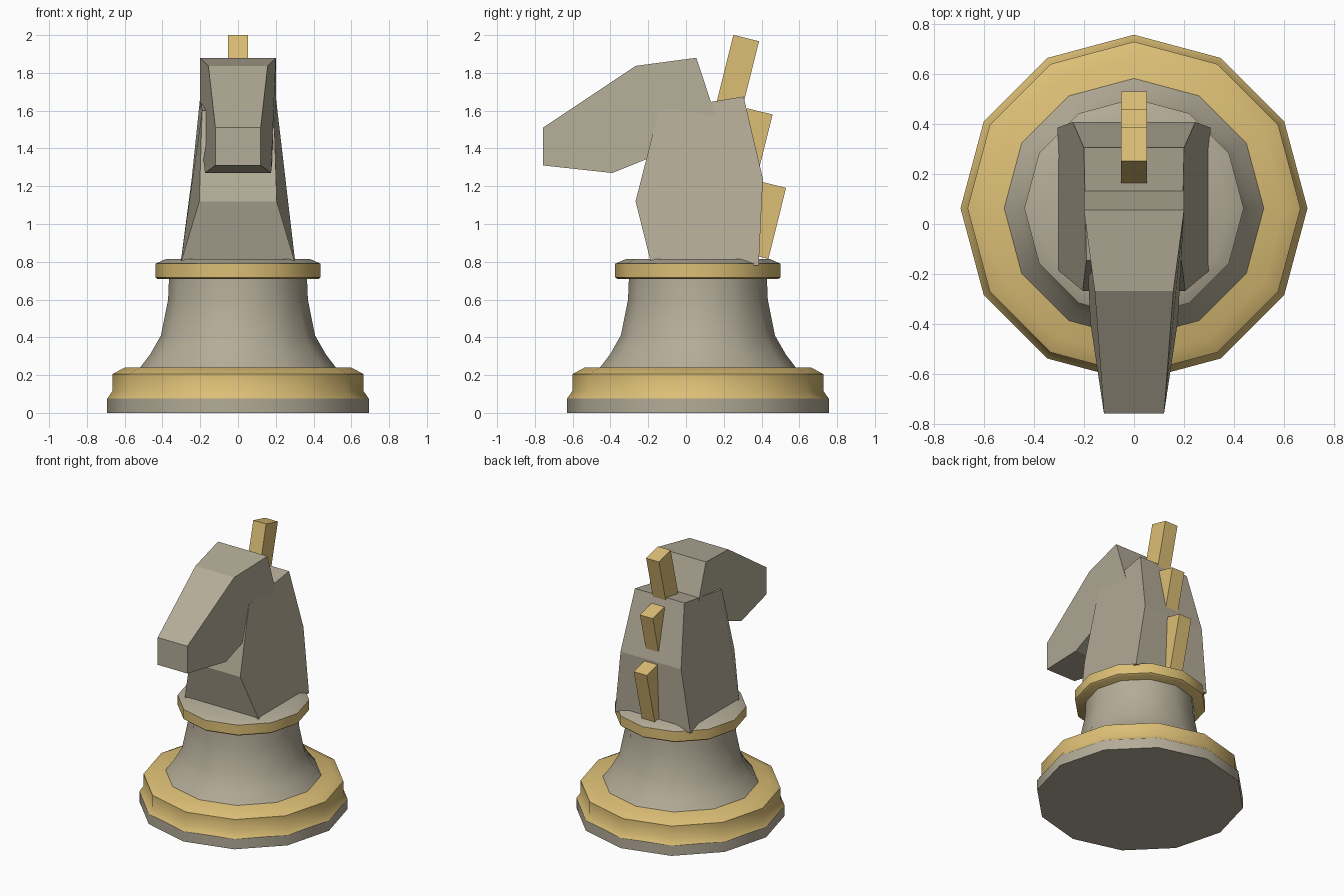
import bpy, bmesh, math

if "Cube" in bpy.data.objects:
    bpy.data.objects.remove(bpy.data.objects["Cube"])

def material(name, rgb):
    m = bpy.data.materials.new(name)
    m.diffuse_color = (*rgb, 1)
    m.use_nodes = True
    m.node_tree.nodes["Principled BSDF"].inputs["Base Color"].default_value = m.diffuse_color
    return m

STONE = material("warm_grey", (0.456, 0.413, 0.314))
GOLD = material("pale_gold", (0.72, 0.52, 0.18))
CY = 0.063  # turned base centre along y

def finish(name, bm, mat):
    bmesh.ops.recalc_face_normals(bm, faces=bm.faces)
    mesh = bpy.data.meshes.new(name)
    bm.to_mesh(mesh)
    bm.free()
    mesh.materials.append(mat)
    ob = bpy.data.objects.new(name, mesh)
    bpy.context.collection.objects.link(ob)
    return ob

def turned(name, profile, mat, sides=12):
    """Closed solid of revolution from (radius, z) pairs."""
    bm = bmesh.new()
    rings = [[bm.verts.new((r * math.cos(2 * math.pi * i / sides),
                            CY + r * math.sin(2 * math.pi * i / sides), z))
              for i in range(sides)] for r, z in profile]
    for a, b in zip(rings, rings[1:]):
        for i in range(sides):
            j = (i + 1) % sides
            bm.faces.new((a[i], a[j], b[j], b[i]))
    bm.faces.new(rings[0])
    bm.faces.new(rings[-1])
    ob = finish(name, bm, mat)
    bpy.ops.object.select_all(action='DESELECT')
    ob.select_set(True)
    bpy.context.view_layer.objects.active = ob
    bpy.ops.object.shade_smooth_by_angle(angle=math.radians(40))

def slab(name, outline, mat):
    """Mirrored solid from a side outline of (half width, y, z)."""
    bm = bmesh.new()
    right = [bm.verts.new(p) for p in outline]
    left = [bm.verts.new((-x, y, z)) for x, y, z in outline]
    bm.faces.new(right)
    bm.faces.new(left[::-1])
    n = len(outline)
    for i in range(n):
        j = (i + 1) % n
        bm.faces.new((right[i], left[i], left[j], right[j]))
    finish(name, bm, mat)

# turned base, bottom to top
turned("foot", [(0.693, 0), (0.693, 0.075)], STONE)
turned("foot_band", [(0.693, 0.075), (0.665, 0.115), (0.665, 0.205), (0.6, 0.24)], GOLD)
turned("stem", [(0.52, 0.238), (0.465, 0.31), (0.408, 0.41), (0.37, 0.6), (0.365, 0.72)], STONE)
turned("collar", [(0.425, 0.708), (0.438, 0.718), (0.438, 0.79)], GOLD)
turned("collar_top", [(0.437, 0.79), (0.38, 0.815)], STONE)

# neck and head
slab("neck", [(0.305, -0.183, 0.785), (0.205, -0.267, 1.12), (0.19, -0.145, 1.6),
              (0.2, 0.305, 1.675), (0.245, 0.407, 1.24), (0.305, 0.385, 0.78)], STONE)
slab("head", [(0.12, -0.757, 1.31), (0.12, -0.757, 1.51), (0.157, -0.267, 1.837),
              (0.2, 0.055, 1.88), (0.2, 0.18, 1.5), (0.175, -0.39, 1.27)], STONE)

# mane tufts, tilted blocks down the back of the neck
for k in range(3):
    bm = bmesh.new()
    bmesh.ops.create_cube(bm, size=1)
    bmesh.ops.scale(bm, vec=(0.104, 0.14, 0.388), verts=bm.verts)
    ob = finish(f"mane_tuft_{k + 1}", bm, GOLD)
    ob.location = (0, 0.272 + 0.0715 * k, 1.796 - 0.388 * k)
    ob.rotation_euler = (math.radians(-14), 0, 0)
